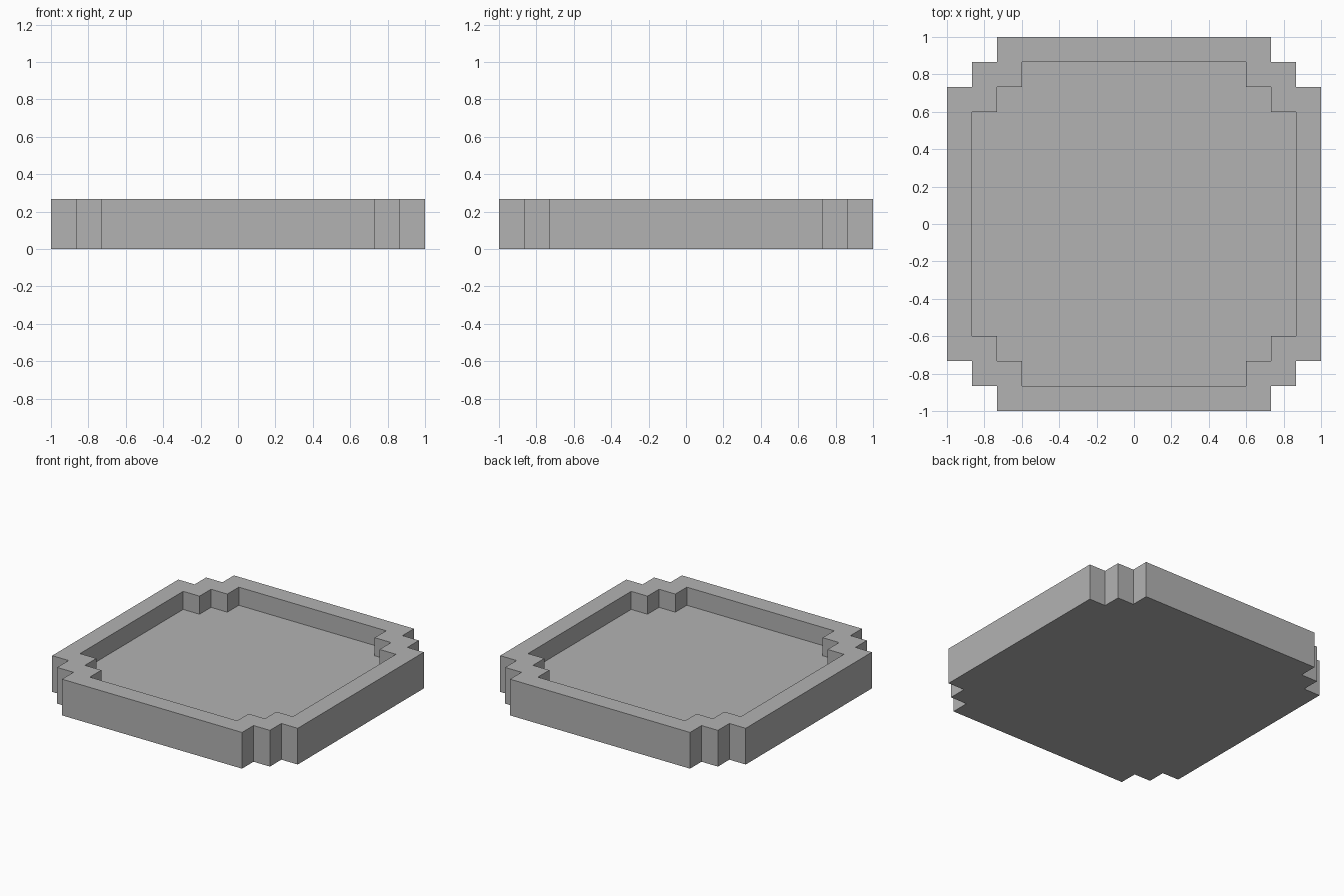
import bpy
import bmesh

cube = bpy.data.objects.get("Cube")
if cube:
    bpy.data.objects.remove(cube, do_unlink=True)

UNIT = 2 / 15          # one step of the stepped corners
HEIGHT = 2 * UNIT
FLOOR = UNIT

# Single flat colour
grey = bpy.data.materials.new("plain grey")
grey.use_nodes = True
colour = (0.45, 0.45, 0.45, 1)
grey.diffuse_color = colour
grey.node_tree.nodes["Principled BSDF"].inputs["Base Color"].default_value = colour


def stepped_outline(reach):
    """Counter-clockwise square outline with two-step notched corners."""
    a, b, c = reach, reach - UNIT, reach - 2 * UNIT
    corner = [(a, c), (b, c), (b, b), (c, b), (c, a)]
    points = []
    for _ in range(4):
        points += corner
        corner = [(-y, x) for x, y in corner]
    return points


# Tray: outer wall, flat rim, inner wall, recessed floor
bm = bmesh.new()
levels = [(1, 0), (1, HEIGHT), (1 - UNIT, HEIGHT), (1 - UNIT, FLOOR)]
loops = [[bm.verts.new((x, y, z)) for x, y in stepped_outline(reach)]
         for reach, z in levels]

for low, high in zip(loops, loops[1:]):
    for i in range(len(low)):
        j = (i + 1) % len(low)
        bm.faces.new((low[i], low[j], high[j], high[i]))

bm.faces.new(loops[0][::-1])   # underside
bm.faces.new(loops[-1])        # recessed floor
bmesh.ops.recalc_face_normals(bm, faces=bm.faces)

mesh = bpy.data.meshes.new("stepped_tray")
bm.to_mesh(mesh)
bm.free()
mesh.materials.append(grey)
tray = bpy.data.objects.new("stepped_tray", mesh)
bpy.context.collection.objects.link(tray)
